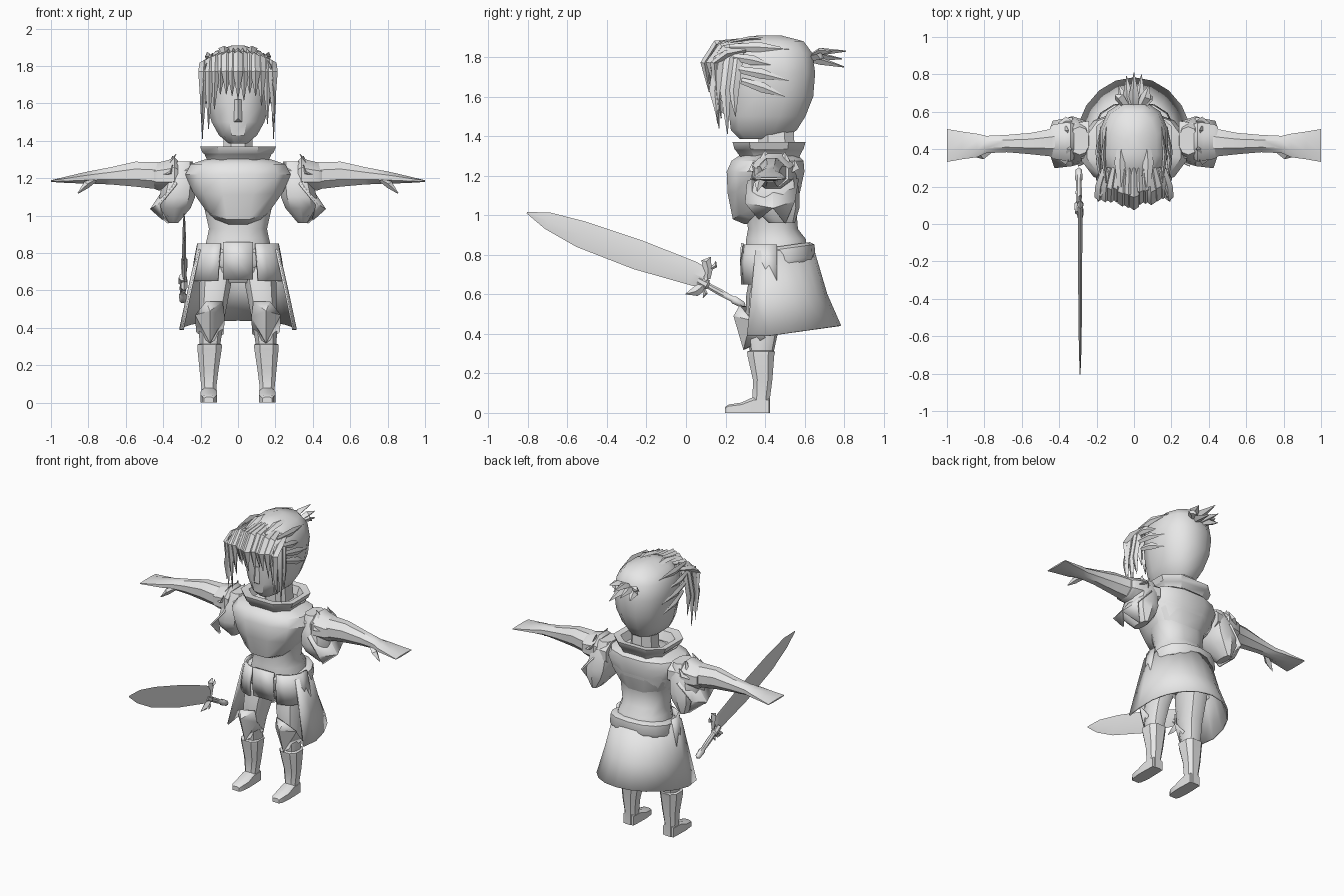
import bpy, bmesh, math, random
from mathutils import Vector as V

random.seed(4)
grey = bpy.data.materials.new("plain_grey")
grey.diffuse_color = (0.8, 0.8, 0.8, 1)


def finish(name, bm, mirror=False, thick=0, angle=38):
    bmesh.ops.recalc_face_normals(bm, faces=bm.faces)
    me = bpy.data.meshes.new(name)
    bm.to_mesh(me)
    bm.free()
    me.materials.append(grey)
    ob = bpy.data.objects.new(name, me)
    bpy.context.collection.objects.link(ob)
    bpy.ops.object.select_all(action='DESELECT')
    ob.select_set(True)
    bpy.context.view_layer.objects.active = ob
    bpy.ops.object.shade_smooth_by_angle(angle=math.radians(angle))
    if thick:
        m = ob.modifiers.new("thickness", 'SOLIDIFY')
        m.thickness, m.offset = thick, 0
    if mirror:
        ob.modifiers.new("mirror", 'MIRROR').use_mirror_merge = False
    return ob


def add_loft(bm, rings, closed=True, caps=True):
    rows = [[bm.verts.new(p) for p in r] for r in rings]
    n = len(rows[0])
    for a, b in zip(rows, rows[1:]):
        for i in range(n if closed else n - 1):
            j = (i + 1) % n
            bm.faces.new((a[i], a[j], b[j], b[i]))
    if caps:
        bm.faces.new(rows[0])
        bm.faces.new(rows[-1])


def loft(name, rings, closed=True, caps=True, **kw):
    bm = bmesh.new()
    add_loft(bm, rings, closed, caps)
    return finish(name, bm, **kw)


def ring(c, a, b, n=12, start=0, end=360, power=1.0):
    c, a, b = V(c), V(a), V(b)
    full = end - start == 360
    out = []
    for i in range(n):
        t = math.radians(start + (end - start) * (i + 0.5 * full) / (n if full else n - 1))
        co, si = math.cos(t), math.sin(t)
        out.append(c + a * math.copysign(abs(co) ** power, co) + b * math.copysign(abs(si) ** power, si))
    return out


def level(z, hw, yf, yb, cx=0, n=12, power=0.85, dip=0):
    """Horizontal ring from half width, front y and back y; dip lowers the front middle."""
    r = ring((cx, (yf + yb) / 2, z), (hw, 0, 0), (0, (yb - yf) / 2, 0), n, power=power)
    for p in r:
        f = max(0, (yf + yb) / 2 - p.y) / ((yb - yf) / 2)
        p.z -= dip * f * f
    return r


def add_blade(bm, pts, w, wdir, t=0.012, profile=None):
    """Tapering lock with a diamond section, wide along wdir."""
    pts = [V(p) for p in pts]
    profile = profile or [0.6] + [1] * (len(pts) - 2) + [0.06]
    rings = []
    for i, p in enumerate(pts):
        tan = (pts[min(i + 1, len(pts) - 1)] - pts[max(i - 1, 0)]).normalized()
        wd = V(wdir)
        wd = (wd - tan * wd.dot(tan)).normalized()
        rings.append(ring(p, wd * w * profile[i], tan.cross(wd) * t * max(profile[i], 0.15), 4, 0, 270))
    add_loft(bm, rings)


def plate(name, pts, faces, **kw):
    bm = bmesh.new()
    vs = [bm.verts.new(p) for p in pts]
    for f in faces:
        bm.faces.new([vs[i] for i in f])
    return finish(name, bm, **kw)


# Head, neck, nose
loft("head", [level(*s) for s in [
    (1.385, .05, .27, .5), (1.43, .105, .222, .565), (1.5, .145, .213, .61), (1.6, .175, .208, .65),
    (1.72, .188, .205, .66), (1.82, .175, .205, .645), (1.88, .125, .25, .6), (1.91, .035, .36, .48)]])
loft("neck", [level(1.28, .09, .36, .56, n=8), level(1.44, .08, .36, .55, n=8)])
plate("nose", [(-.022, .21, 1.5), (.022, .21, 1.5), (0, .18, 1.52), (-.018, .21, 1.62), (.018, .21, 1.62), (0, .198, 1.62)],
      [(0, 1, 2), (0, 2, 5, 3), (1, 4, 5, 2), (3, 5, 4)])

# Fringe: locks rolling forward over the brow, longest at the temples
bm = bmesh.new()
for i in range(13):
    x = -.18 + .03 * i
    e = abs(x) / .18
    tip = 1.66 - .07 * e + random.uniform(-.05, .03) - (.12 if e > .8 else 0)
    yf = .1 + .05 * e + random.uniform(-.01, .015)
    root_z = 1.885 - .05 * e * e
    add_blade(bm, [(x * .85, .3, root_z), (x, yf + .06, root_z - .02), (x * 1.03, yf, 1.77),
                   (x * 1.05, yf + .025, tip)], .027, (1, 0, 0), .02)
finish("fringe", bm)
bm = bmesh.new()
for y, z, x in [(.2, 1.41, .19), (.145, 1.5, .195), (.24, 1.5, .185)]:
    add_blade(bm, [(.14, .28, 1.86), (.178, y + .02, 1.79), (.192, y, 1.63), (x, y + .01, z)], .028, (0, 1, 0), .012)
finish("temple_locks", bm, mirror=True)

# Locks swept back along the sides and the crown
bm = bmesh.new()
for y0, z0, y1, z1, x in [(.22, 1.85, .52, 1.84, .16), (.24, 1.8, .43, 1.76, .187),
                          (.25, 1.74, .52, 1.68, .19), (.28, 1.68, .5, 1.6, .183)]:
    add_blade(bm, [(x - .01, y0, z0), (x + .005, (y0 + y1) / 2, (z0 + z1) / 2 + .005), (x - .012, y1, z1)],
              .026, (0, 0, 1), .012)
add_blade(bm, [(.07, .2, 1.87), (.075, .33, 1.895), (.06, .55, 1.88)], .03, (1, 0, 0), .012)
finish("swept_locks", bm, mirror=True)

# Tied tuft at the back of the head
bm = bmesh.new()
for x, y, z in [(0, .81, 1.83), (.04, .8, 1.75), (-.04, .79, 1.79), (.08, .74, 1.83), (-.08, .74, 1.76), (.1, .68, 1.79), (-.1, .69, 1.82)]:
    add_blade(bm, [(x * .3, .61, 1.79), (x * .8, .68, z * .6 + .73), (x, y, z)], .03, (1, 0, .3), .02)
finish("hair_tuft", bm)

# Collar
loft("collar", [level(*s, n=8, power=.7) for s in [
    (1.29, .17, .27, .58), (1.33, .19, .24, .6), (1.335, .2, .235, .605), (1.37, .215, .225, .615),
    (1.365, .17, .28, .57), (1.29, .14, .31, .55)]], caps=False)

# Torso and chest plate
loft("torso", [level(*s) for s in [(.76, .2, .3, .63), (.88, .17, .3, .61), (.93, .16, .31, .57), (1.06, .19, .29, .56),
                                   (1.15, .25, .28, .59), (1.27, .25, .28, .59), (1.31, .15, .32, .57)]])
loft("chest_plate", [level(*s, dip=d) for s, d in [
    ((1.02, .165, .295, .555), .07), ((1.045, .185, .232, .565), .07), ((1.13, .25, .205, .585), .02),
    ((1.22, .29, .2, .605), 0), ((1.275, .26, .225, .6), 0), ((1.305, .17, .27, .57), 0)]])

# Arms with flat fanned hands and thumbs
loft("arm", [ring((x, y, z), (0, ry, 0), (0, 0, rz), 8) for x, y, z, ry, rz in [
    (.24, .45, 1.21, .11, .085), (.36, .445, 1.21, .095, .075), (.44, .435, 1.215, .08, .078), (.55, .43, 1.222, .062, .072),
    (.68, .43, 1.213, .05, .05), (.79, .425, 1.205, .05, .036), (.84, .42, 1.2, .068, .03),
    (.92, .42, 1.192, .08, .018), (1, .42, 1.185, .095, .005)]], mirror=True)
bm = bmesh.new()
add_blade(bm, [(.76, .4, 1.195), (.81, .37, 1.165), (.855, .36, 1.12)], .025, (0, 1, 0), .02)
finish("thumb", bm, mirror=True)
loft("arm_band", [ring((x, .44, z), (0, ry, 0), (0, 0, rz), 8) for x, z, ry, rz in [
    (.32, 1.215, .1, .085), (.34, 1.22, .115, .1), (.37, 1.215, .11, .09), (.43, 1.21, .1, .08), (.45, 1.21, .085, .07)]],
    mirror=True)

# Hanging shoulder guards with flared points
loft("shoulder_puff", [level(*s, n=10) for s in [
    (1.29, .05, .37, .52, .29), (1.2, .09, .33, .56, .31), (1.1, .1, .31, .575, .325),
    (1.04, .085, .335, .575, .335), (.96, .025, .42, .55, .345)]], mirror=True)
plate("shoulder_flare", [(.33, .31, 1.17), (.34, .44, 1.22), (.33, .57, 1.18), (.42, .3, 1.06), (.465, .44, 1.035),
                         (.43, .55, 1.07), (.4, .37, .98), (.37, .5, .96)],
      [(0, 1, 4, 3), (1, 2, 5, 4), (3, 4, 6), (4, 5, 7)], mirror=True, thick=.012, angle=20)
bm = bmesh.new()
for y, z, dx in [(.34, 1.27, .02), (.4, 1.33, 0), (.5, 1.32, .02), (.55, 1.28, 0)]:
    add_blade(bm, [(.4, .44 + (y - .44) * .8, 1.22), (.36, y, z - .04), (.33 + dx, y, z)], .025, (0, 1, 0), .01)
finish("shoulder_points", bm, mirror=True)

# Belt, hips and the long back skirt
belt = [level(*s, n=14) for s in [(.74, .215, .295, .645), (.76, .222, .285, .655), (.82, .215, .285, .65), (.835, .19, .3, .625)]]
for r in belt:
    for p in r:
        p.z += (p.y - .42) * .14
loft("belt", belt)
loft("hips", [level(.64, .13, .36, .55), level(.7, .19, .32, .6), level(.8, .2, .31, .62)])
skirt = [ring((0, .42, z), (hw, 0, 0), (0, d, 0), 13, -18, 198) for z, hw, d in
         [(.82, .215, .225), (.6, .265, .29), (.39, .31, .36)]]
for p in skirt[2]:
    p.z += max(0, p.y - .42) * .14
loft("back_skirt", skirt, closed=False, caps=False, thick=.01)

# Front hip plates and the centre cloth
loft("hip_plate", [ring((0, .44, z), (hw, 0, 0), (0, d, 0), 6, -68, 5, .85) for z, hw, d in
                   [(.85, .212, .155), (.76, .23, .17), (.65, .245, .165)]], closed=False, caps=False, mirror=True, thick=.014)
loft("centre_cloth", [[V((x, y, z)) for x in (-.08, 0, .08)] for y, z in [(.285, .86), (.28, .76), (.29, .66)]],
     closed=False, caps=False, thick=.014)

# Legs, knee guards, boots, feet
loft("leg", [level(*s, n=10) for s in [(.73, .095, .33, .57, .11), (.6, .085, .305, .53, .125), (.45, .07, .3, .475, .14),
                                       (.36, .063, .315, .455, .148), (.29, .055, .325, .44, .15)]], mirror=True)
plate("knee_guard", [(.15, .245, .49), (.17, .275, .54), (.075, .32, .46), (.225, .33, .47), (.15, .295, .32),
                     (.085, .31, .54), (.22, .4, .38), (.08, .4, .37)],
      [(0, 1, 3), (0, 1, 5), (0, 5, 2), (0, 2, 4), (0, 3, 4), (3, 6, 4), (2, 7, 4)], mirror=True, thick=.01, angle=15)
loft("boot", [level(*s, n=8, power=.7) for s in [(.315, .06, .32, .44, .152), (.31, .069, .305, .455, .152), (.29, .069, .307, .45, .152),
                                       (.17, .053, .335, .44, .155), (.08, .042, .335, .428, .156), (0, .042, .32, .428, .156)]],
     mirror=True)
loft("foot", [[V((.156 + sx * w, y, z)) for sx, z in ((-1, 0), (1, 0), (1, h * .8), (.5, h), (-.5, h), (-1, h * .8))]
              for y, w, h in [(.42, .04, .08), (.34, .043, .08), (.28, .044, .052), (.215, .036, .042), (.198, .025, .03)]], mirror=True)

# Sword held low at one side: u runs toward the tip, v across the blade
def sw(u, v, x=-.288):
    return V((x, .09 - .943 * u + .332 * v, .685 + .332 * u + .943 * v))

bm = bmesh.new()
add_loft(bm, [[sw(u, a), sw(u, (a + b) / 2, -.288 + t), sw(u, b), sw(u, (a + b) / 2, -.288 - t)] for u, a, b, t in [
    (0, .05, -.055, .012), (.06, .062, -.06, .012), (.35, .073, -.078, .011), (.66, .068, -.068, .009),
    (.84, .052, -.035, .006), (.953, .016, .008, .002)]])
finish("sword_blade", bm, angle=20)
bm = bmesh.new()
for s in (1, -1):
    add_blade(bm, [sw(-.02, 0), sw(-.005, s * .05), sw(.015, s * .08), sw(.06 if s < 0 else .0, s * .11)], .025, (0, 1, 0), .018)
    add_blade(bm, [sw(-.01, s * .045), sw(-.035, s * .075), sw(-.03, s * .1)], .012, (0, 1, 0), .01)
finish("sword_guard", bm)
loft("sword_grip", [ring((-.295, .06 + .91 * k, .672 - .5 * k), (r, 0, 0), (0, r * .45, r * .9), 8) for k, r in [
    (0, .022), (.05, .026), (.06, .016), (.12, .018), (.19, .015), (.2, .022), (.25, .018), (.262, .006)]])
